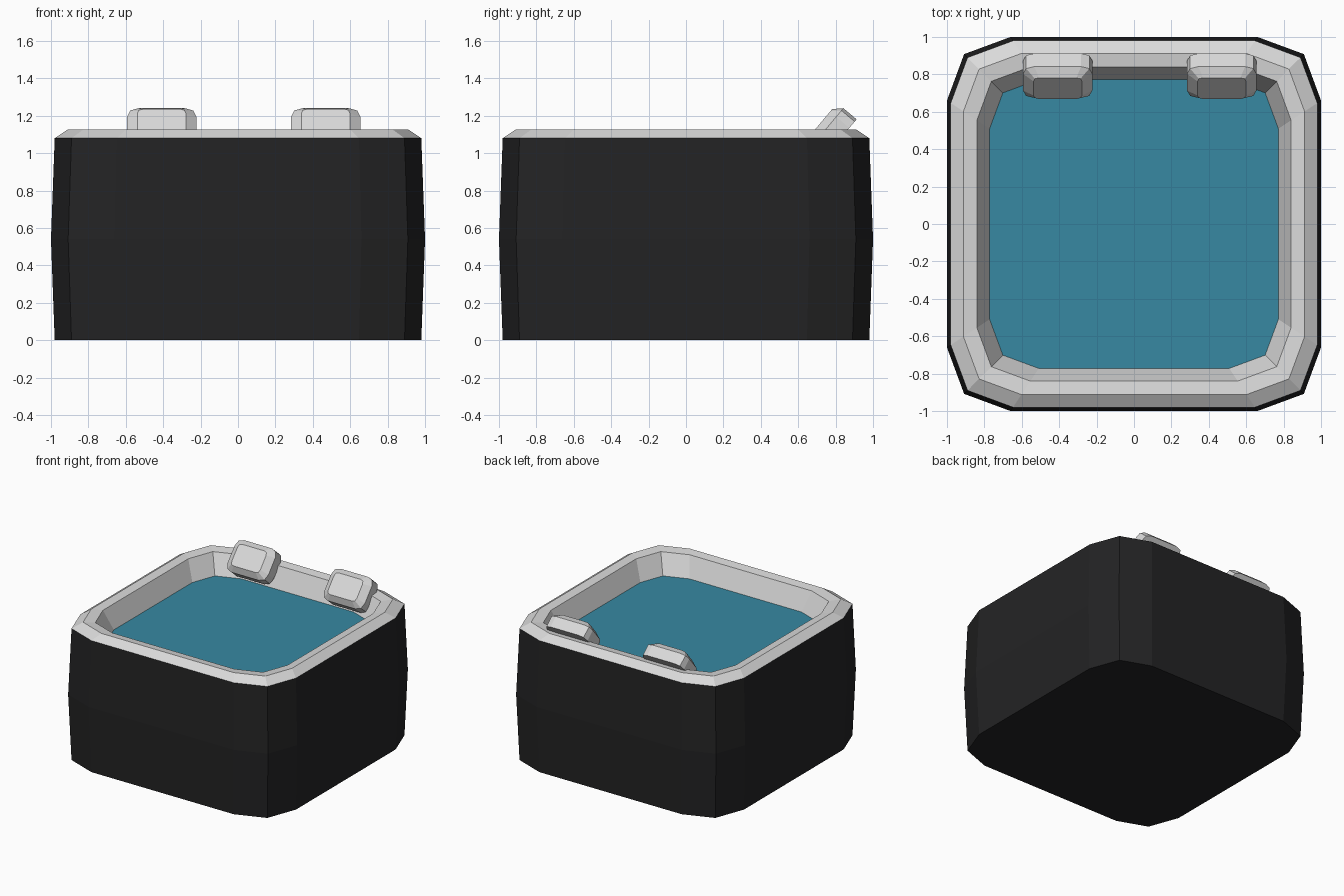
import bpy, math
from mathutils import Matrix

if "Cube" in bpy.data.objects:
    bpy.data.objects.remove(bpy.data.objects["Cube"])


def material(name, rgb):
    m = bpy.data.materials.new(name)
    m.diffuse_color = (*rgb, 1)
    m.use_nodes = True
    m.node_tree.nodes["Principled BSDF"].inputs["Base Color"].default_value = m.diffuse_color
    return m


BLACK = material("black_cabinet", (0.017, 0.017, 0.018))
GREY = material("light_grey_acrylic", (0.70, 0.70, 0.70))
BLUE = material("water_blue", (0.038, 0.25, 0.36))


def outline(hx, hy, r):
    """Rounded rectangle with two-segment corners, counter-clockwise."""
    k = 0.27 * r
    corner = [(hx, hy - r), (hx - k, hy - k), (hx - r, hy)]
    pts = []
    for sx, sy in ((1, 1), (-1, 1), (-1, -1), (1, -1)):
        q = [(sx * x, sy * y) for x, y in corner]
        pts += q if sx * sy > 0 else q[::-1]
    return pts


def loft(name, rings, mat, cap_bottom=False, cap_top=False):
    """Skin a stack of (half x, half y, corner radius, z) rings."""
    verts = [(x, y, z) for hx, hy, r, z in rings for x, y in outline(hx, hy, r)]
    n = 12
    faces = []
    for i in range(len(rings) - 1):
        for j in range(n):
            a, b = i * n + j, i * n + (j + 1) % n
            faces.append((a, b, b + n, a + n))
    if cap_bottom:
        faces.append(tuple(reversed(range(n))))
    if cap_top:
        faces.append(tuple(range(len(verts) - n, len(verts))))
    me = bpy.data.meshes.new(name)
    me.from_pydata(verts, [], faces)
    me.materials.append(mat)
    ob = bpy.data.objects.new(name, me)
    bpy.context.collection.objects.link(ob)
    return ob


def square(a, z):
    return (a, a, 0.34 * a, z)


# Cabinet: slightly bulged dark sides with a closed base
loft("cabinet", [square(0.98, 0), square(1.0, 0.54), square(0.98, 1.08)],
     BLACK, cap_bottom=True)

# Rim: outer bevel, flat top, sloping inner wall
loft("rim", [square(0.98, 1.08), square(0.912, 1.125), square(0.84, 1.115),
             square(0.772, 0.955)], GREY)

# Water surface closing the basin
loft("water", [square(0.772, 0.955)], BLUE, cap_top=True)

# Headrests: chamfered cushions leaning back on the rear rim
for name, x in (("left_headrest", -0.408), ("right_headrest", 0.469)):
    ob = loft(name, [(0.185, 0.13, 0.06, -0.135), (0.185, 0.13, 0.06, -0.043),
                     (0.13, 0.088, 0.03, 0)], GREY, True, True)
    ob.data.transform(Matrix.Translation((x, 0.725, 1.168))
                      @ Matrix.Rotation(math.radians(50), 4, 'X'))
